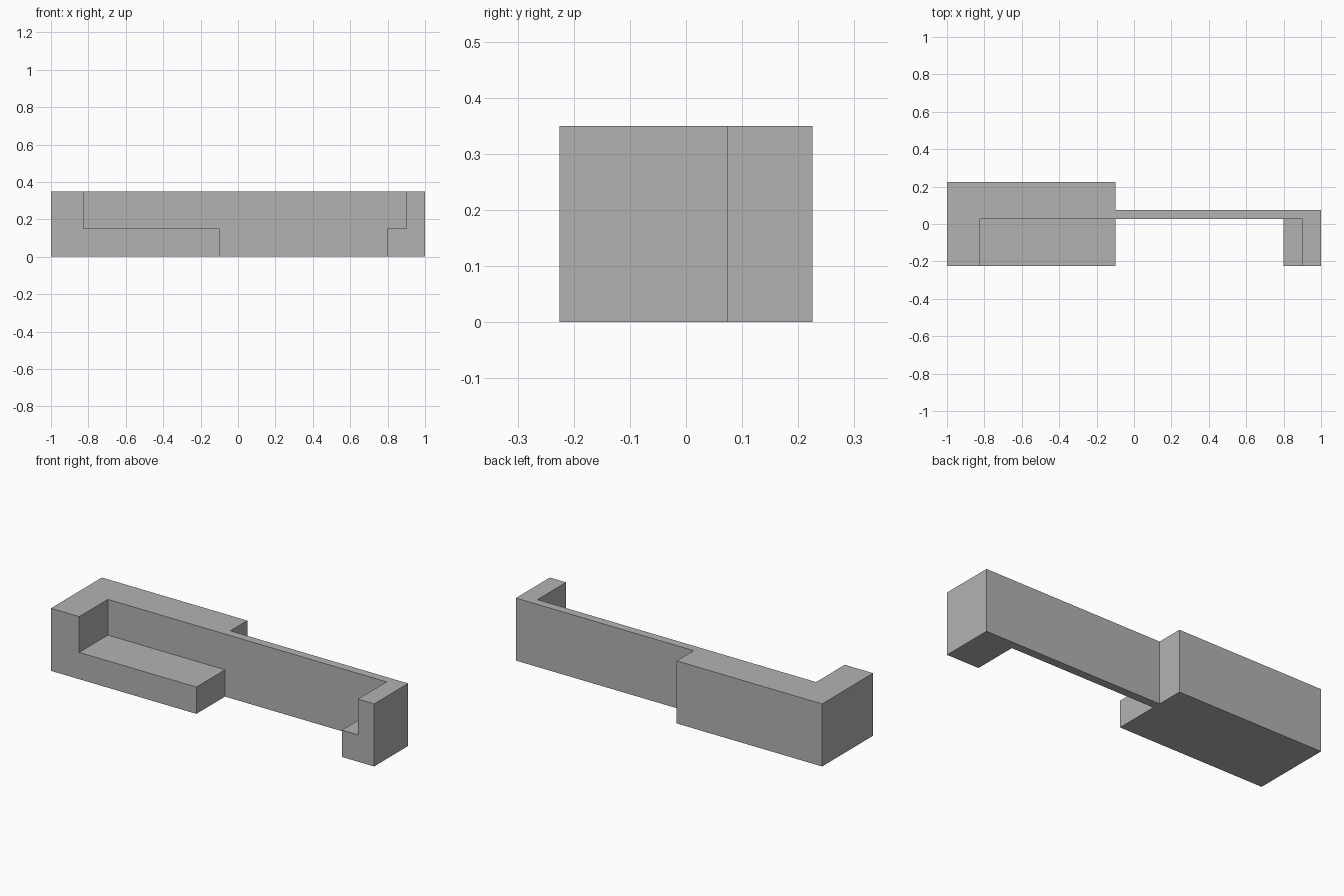
import bpy
import bmesh

default_cube = bpy.data.objects.get("Cube")
if default_cube:
    bpy.data.objects.remove(default_cube, do_unlink=True)

# One plain grey for every part
grey = bpy.data.materials.new("plain grey")
grey.use_nodes = True
colour = (0.45, 0.45, 0.45, 1)
grey.diffuse_color = colour
grey.node_tree.nodes["Principled BSDF"].inputs["Base Color"].default_value = colour

# Shared levels
FRONT, PANEL_FRONT, PANEL_BACK, BACK = -0.225, 0.028, 0.075, 0.225
SEAT, TOP = 0.15, 0.35
END, SEAT_END = 1.0, -0.1


def extrude_profile(name, profile, y_front, y_back):
    """Extrude an (x, z) outline from y_front to y_back."""
    bm = bmesh.new()
    face = bm.faces.new([bm.verts.new((x, y_front, z)) for x, z in profile])
    result = bmesh.ops.extrude_face_region(bm, geom=[face])
    moved = [v for v in result["geom"] if isinstance(v, bmesh.types.BMVert)]
    bmesh.ops.translate(bm, verts=moved, vec=(0, y_back - y_front, 0))
    bmesh.ops.recalc_face_normals(bm, faces=bm.faces)
    mesh = bpy.data.meshes.new(name)
    bm.to_mesh(mesh)
    bm.free()
    mesh.materials.append(grey)
    obj = bpy.data.objects.new(name, mesh)
    bpy.context.collection.objects.link(obj)
    return obj


def rectangle(x0, x1):
    return [(x0, 0), (x1, 0), (x1, TOP), (x0, TOP)]


def stepped(outer, inner, step):
    """Tall end at 'outer', dropping at 'step' to a low ledge ending at 'inner'."""
    return [(outer, 0), (inner, 0), (inner, SEAT), (step, SEAT), (step, TOP), (outer, TOP)]


# Long seat with its armrest, and the short seat with its armrest
extrude_profile("long_seat_and_arm", stepped(-END, SEAT_END, -0.825), FRONT, PANEL_FRONT)
extrude_profile("short_seat_and_arm", stepped(END, 0.8, 0.9), FRONT, PANEL_FRONT)

# Thin back panel along the full length
extrude_profile("back_panel", rectangle(-END, END), PANEL_FRONT, PANEL_BACK)

# Thick backrest block behind the long seat
extrude_profile("thick_backrest", rectangle(-END, SEAT_END), PANEL_BACK, BACK)
